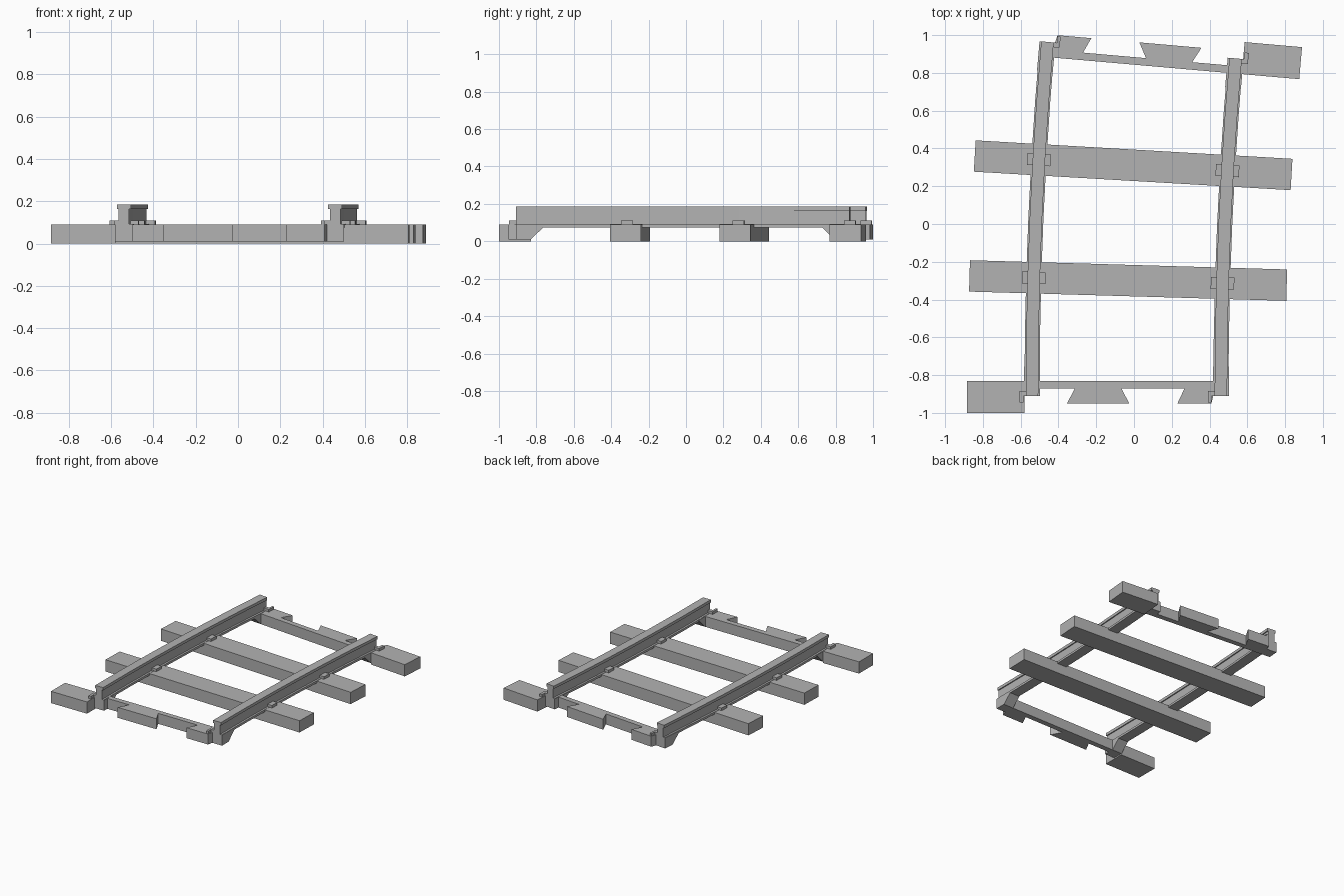
import bpy, bmesh
from math import radians, cos, sin, pi
from mathutils import Matrix, Vector

if "Cube" in bpy.data.objects:
    bpy.data.objects.remove(bpy.data.objects["Cube"])

RADIUS, SWEEP = 21.0, radians(5)
CENTRE_X, START_Y = RADIUS - 0.04, -0.91
GAUGE = 0.5          # half distance between rails
TOP = 0.09           # sleeper top

GREY = (0.45, 0.45, 0.45, 1)
mat = bpy.data.materials.new("plain grey")
mat.use_nodes = True
mat.diffuse_color = GREY
mat.node_tree.nodes["Principled BSDF"].inputs["Base Color"].default_value = GREY


def frame(a):
    """Frame on the track centreline: x across, y along the track."""
    pos = Vector((CENTRE_X - RADIUS * cos(a), START_Y + RADIUS * sin(a), 0))
    return Matrix.Translation(pos) @ Matrix.Rotation(-a, 4, "Z")


def loft(name, rings):
    """Closed solid through matching rings of points."""
    bm = bmesh.new()
    loops = [[bm.verts.new(p) for p in ring] for ring in rings]
    n = len(loops[0])
    for lo, hi in zip(loops, loops[1:]):
        for i in range(n):
            j = (i + 1) % n
            bm.faces.new((lo[i], lo[j], hi[j], hi[i]))
    bm.faces.new(loops[0][::-1])
    bm.faces.new(loops[-1])
    bmesh.ops.recalc_face_normals(bm, faces=bm.faces)
    mesh = bpy.data.meshes.new(name)
    bm.to_mesh(mesh)
    bm.free()
    mesh.materials.append(mat)
    obj = bpy.data.objects.new(name, mesh)
    bpy.context.collection.objects.link(obj)


def plate(name, m, outline, z0, z1):
    loft(name, [[m @ Vector((x, y, z)) for x, y in outline] for z in (z0, z1)])


def box(name, m, x0, x1, y0, y1, z0, z1):
    plate(name, m, [(x0, y0), (x1, y0), (x1, y1), (x0, y1)], z0, z1)


# Rails: I-shaped section swept along the arc
half = [(0.04, 0.075), (0.04, 0.092), (0.025, 0.092),
        (0.025, 0.163), (0.033, 0.163), (0.033, 0.185)]
section = half + [(-x, z) for x, z in reversed(half)]
STEPS = 6
for side, u in (("left", GAUGE), ("right", -GAUGE)):
    loft(side + "_rail", [[frame(SWEEP * i / STEPS) @ Vector((u + x, 0, z))
                           for x, z in section] for i in range(STEPS + 1)])

# Sleepers with a rail clip on each side of both rails
for i in (1, 2):
    m = frame(SWEEP * i / 3)
    box(f"sleeper_{i}", m, -0.84, 0.84, -0.083, 0.083, 0, TOP)
    for u in (-GAUGE, GAUGE):
        for x in (-0.062, 0.025):
            box("sleeper_clip", m, u + x, u + x + 0.037, -0.031, 0.031, 0.085, 0.11)

# End connectors: the same shape at both ends, turned half way round
for end, m in (("front", frame(0) @ Matrix.Rotation(pi, 4, "Z")),
               ("back", frame(SWEEP))):
    box(end + "_half_sleeper", m, 0.54, 0.845, -0.08, 0.09, 0, TOP)
    box(end + "_cross_bar", m, -0.47, 0.47, -0.08, -0.04, 0.01, TOP)
    plate(end + "_middle_dovetail", m,
          [(0.03, -0.045), (0.27, -0.045), (0.315, 0.04), (-0.015, 0.04)], 0.01, TOP)
    plate(end + "_side_dovetail", m,
          [(-0.46, -0.045), (-0.31, -0.045), (-0.27, 0.04), (-0.45, 0.04), (-0.46, 0)],
          0.01, TOP)
    for u, edge in ((GAUGE, 0.045), (-GAUGE, 0.05)):
        # sloped support under the rail end
        support = [(0, 0.01), (0, TOP), (-0.155, TOP), (-0.155, 0.082), (-0.08, 0.01)]
        loft(end + "_rail_support",
             [[m @ Vector((u + x, y, z)) for y, z in support] for x in (-0.042, 0.042)])
        # L-shaped end clip
        plate(end + "_end_clip", m,
              [(u + 0.025, -0.025), (u + 0.067, -0.025), (u + 0.067, 0.035),
               (u + edge, 0.035), (u + edge, 0), (u + 0.025, 0)], 0.085, 0.11)
